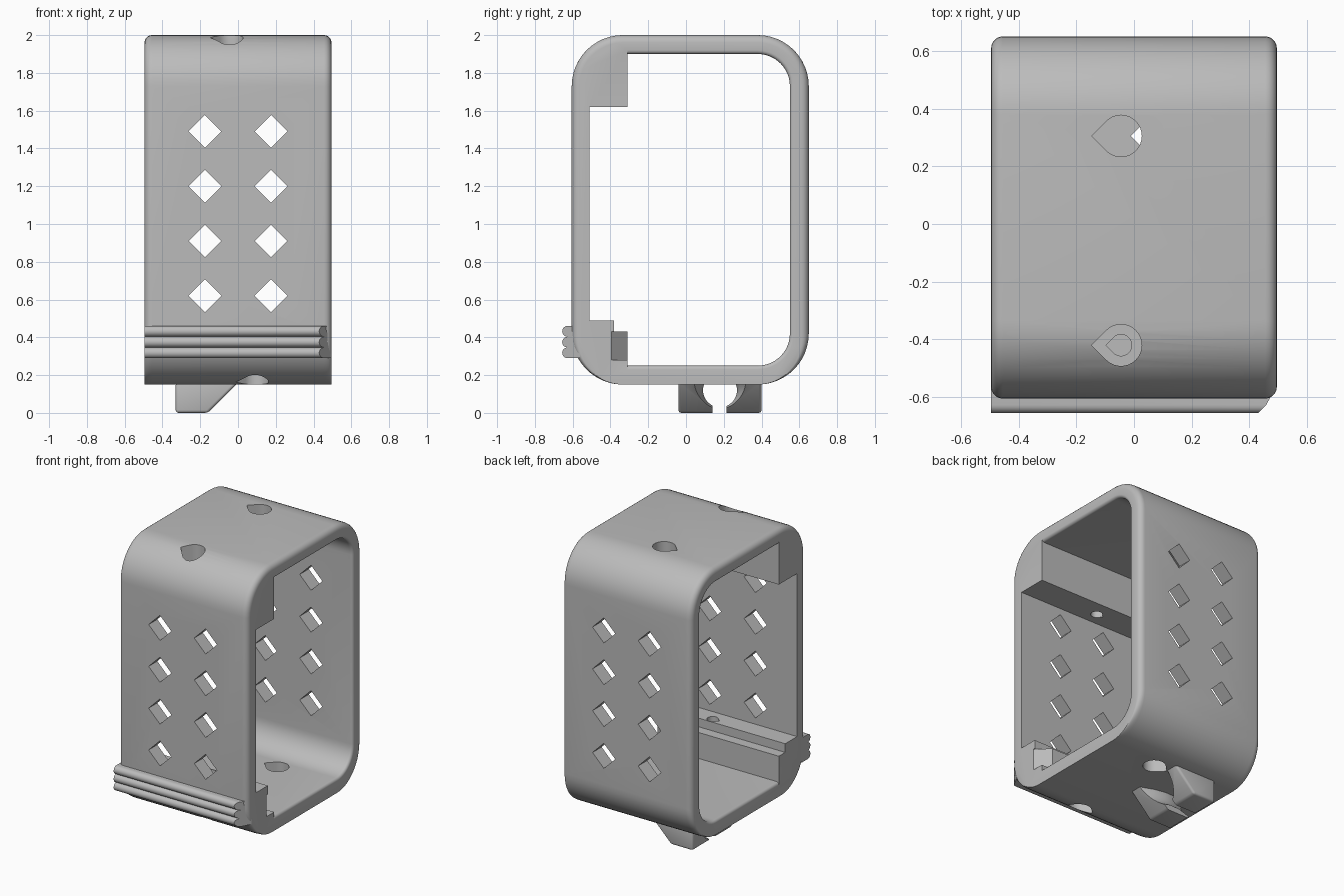
import bpy, bmesh
from math import sin, cos, pi, radians

if "Cube" in bpy.data.objects:
    bpy.data.objects.remove(bpy.data.objects["Cube"])

grey = bpy.data.materials.new("matte_grey")
grey.use_nodes = True
COLOUR = (0.5, 0.5, 0.5, 1)
grey.diffuse_color = COLOUR
grey.node_tree.nodes["Principled BSDF"].inputs["Base Color"].default_value = COLOUR

END = 0.495  # half length of the sleeve


def loft(name, rings):
    """Solid through matching rings of 3D points, capped at both ends."""
    bm = bmesh.new()
    loops = [[bm.verts.new(p) for p in ring] for ring in rings]
    n = len(loops[0])
    for a, b in zip(loops, loops[1:]):
        for i in range(n):
            j = (i + 1) % n
            bm.faces.new((a[i], a[j], b[j], b[i]))
    bm.faces.new(loops[0])
    bm.faces.new(loops[-1])
    bmesh.ops.recalc_face_normals(bm, faces=bm.faces[:])
    mesh = bpy.data.meshes.new(name)
    bm.to_mesh(mesh)
    bm.free()
    mesh.materials.append(grey)
    obj = bpy.data.objects.new(name, mesh)
    bpy.context.collection.objects.link(obj)
    return obj


def prism(name, points, axis, lo, hi):
    """Extrude a flat outline along an axis."""
    def place(p, t):
        q = list(p)
        q.insert("xyz".index(axis), t)
        return q
    return loft(name, [[place(p, t) for p in points] for t in (lo, hi)])


def arc(cy, cz, r, start, stop, steps=12):
    return [(cy + r * cos(radians(start + (stop - start) * i / steps)),
             cz + r * sin(radians(start + (stop - start) * i / steps)))
            for i in range(steps + 1)]


def apply_modifiers(obj):
    bpy.ops.object.select_all(action="DESELECT")
    obj.select_set(True)
    bpy.context.view_layer.objects.active = obj
    for mod in obj.modifiers[:]:
        bpy.ops.object.modifier_apply(modifier=mod.name)


def cut(obj, cutter):
    mod = obj.modifiers.new("cut", "BOOLEAN")
    mod.operation, mod.solver, mod.object = "DIFFERENCE", "EXACT", cutter
    apply_modifiers(obj)
    bpy.data.objects.remove(cutter)


def smooth(obj):
    apply_modifiers(obj)
    bpy.ops.object.shade_smooth_by_angle(angle=radians(32))


# Outer sleeve with rounded corners; the end rims roll inward
def outer(d):
    y0, y1, z0, z1, r = -0.605 + d, 0.65 - d, 0.15, 2.0 - d, 0.27 - d
    return (arc(y0 + r, z0 + r, r, 180, 270) + arc(y1 - r, z0 + r, r, 270, 360)
            + arc(y1 - r, z1 - r, r, 0, 90) + arc(y0 + r, z1 - r, r, 90, 180))


# Opening, with the corner block at the top and the stepped rail at the bottom
def inner(d):
    y1, z0, z1, r = 0.55 + d, 0.25 - d, 1.90 + d, 0.17 + d
    return ([(-0.31, z0)] + arc(y1 - r, z0 + r, r, 270, 360)
            + arc(y1 - r, z1 - r, r, 0, 90)
            + [(-0.31, z1), (-0.31, 1.62), (-0.51, 1.62), (-0.51, 0.49),
               (-0.38, 0.49), (-0.38, 0.43), (-0.31, 0.43)])


def rolled(radius, steps=5):
    """Pairs of distance from the end and inset along a quarter round."""
    return [(radius * (1 - cos(a)), radius * (1 - sin(a)))
            for a in (i * pi / 2 / steps for i in range(steps + 1))]


def both_ends(radius):
    left = [(-END + radius - radius * cos(0) + t, d) for t, d in rolled(radius)]
    return left + [(-x, d) for x, d in reversed(left)]


sleeve = loft("sleeve", [[(x, *p) for p in outer(d)] for x, d in both_ends(0.04)])
flare = [(-END - 0.1, 0.02)] + both_ends(0.02) + [(END + 0.1, 0.02)]
cut(sleeve, loft("opening", [[(x, *p) for p in inner(d)] for x, d in flare]))

# Mitred end of the rail step
cut(sleeve, prism("mitre", [(0.40, -0.30), (0.52, -0.30), (0.52, -0.42)], "z", 0.28, 0.43))

# Diamond windows through front and back
H = 0.087
for x in (-0.175, 0.175):
    for row in range(4):
        z = 0.62 + 0.29 * row
        diamond = [(x - H, z), (x, z - H), (x + H, z), (x, z + H)]
        cut(sleeve, prism("window", diamond, "y", -0.9, 0.9))


# Teardrop screw holes, counterbored at the front
def teardrop(cx, cy, r, lo, hi):
    outline = arc(cx, cy, r, -135, 135, 24) + [(cx - r * 1.414, cy)]
    cut(sleeve, prism("hole", outline, "z", lo, hi))


BIG, SMALL = 0.072, 0.037
teardrop(-0.045, 0.305, BIG, 1.8, 2.1)
teardrop(-0.045, -0.42, BIG, 1.86, 2.1)
teardrop(-0.045, -0.42, SMALL, 1.5, 1.9)
teardrop(0.09, 0.305, BIG, 0.05, 0.3)
teardrop(0.09, -0.42, BIG, 0.05, 0.28)
teardrop(0.09, -0.42, SMALL, 0.2, 0.6)
smooth(sleeve)

# Grip of three rounded ribs, mitred at its left end
ribs = [(-0.56, 0.29)]
for k in range(3):
    ribs += arc(-0.627, 0.318 + 0.057 * k, 0.0285, 270, 90, 10)
ribs.append((-0.56, 0.46))
grip = loft("ribbed_grip", [[(-END, *p) for p in ribs],
                            [(END - max(0, -0.59 - p[0]), *p) for p in ribs]])
smooth(grip)

# Cable clip under the floor, with a flared keyhole
clip = prism("cable_clip", [(-0.33, 0.16), (-0.33, 0), (-0.16, 0), (0, 0.16)], "y", -0.04, 0.40)
bevel = clip.modifiers.new("round", "BEVEL")
bevel.width, bevel.segments = 0.015, 3
apply_modifiers(clip)
bore = [(-0.4, 0.13), (-0.33, 0.115), (-0.25, 0.092), (-0.18, 0.09), (-0.1, 0.105), (0.02, 0.15)]
cut(clip, loft("bore", [[(x, *p) for p in arc(0.18, 0.12, r, 0, 350, 35)] for x, r in bore]))
cut(clip, prism("slot", [(0.14, -0.1), (0.215, -0.1), (0.215, 0.12), (0.14, 0.12)], "x", -0.5, 0.2))
smooth(clip)
